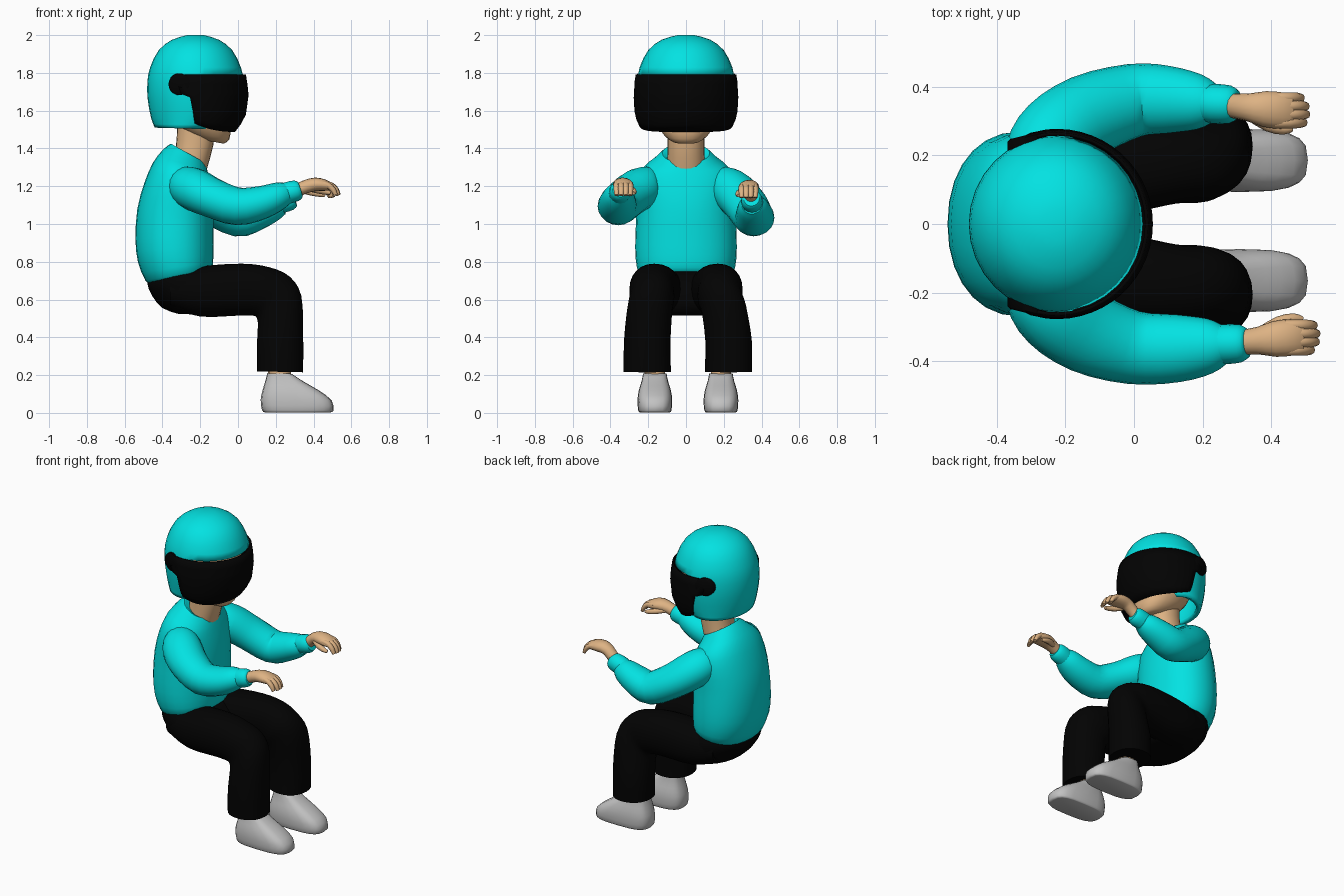
import bpy, bmesh, math
from mathutils import Vector

if "Cube" in bpy.data.objects:
    bpy.data.objects.remove(bpy.data.objects["Cube"])


def material(name, rgb):
    m = bpy.data.materials.new(name)
    m.diffuse_color = (*rgb, 1)
    m.use_nodes = True
    m.node_tree.nodes["Principled BSDF"].inputs["Base Color"].default_value = m.diffuse_color
    return m


TEAL = material("teal", (0.001, 0.76, 0.76))
BLACK = material("black", (0.0008, 0.0008, 0.0008))
SKIN = material("skin", (0.73, 0.45, 0.23))
GREY = material("light grey", (0.54, 0.54, 0.54))


def finish(name, bm, mat, thickness=0, offset=0):
    bmesh.ops.recalc_face_normals(bm, faces=bm.faces)
    me = bpy.data.meshes.new(name)
    bm.to_mesh(me)
    bm.free()
    me.materials.append(mat)
    ob = bpy.data.objects.new(name, me)
    bpy.context.collection.objects.link(ob)
    if thickness:
        mod = ob.modifiers.new("thickness", 'SOLIDIFY')
        mod.thickness, mod.offset = thickness, offset
    bpy.ops.object.select_all(action='DESELECT')
    ob.select_set(True)
    bpy.context.view_layer.objects.active = ob
    bpy.ops.object.shade_smooth_by_angle(angle=math.radians(50))
    return ob


def refine(rows, steps):
    """Catmull-Rom interpolation of rows of numbers."""
    out = []
    for i in range(len(rows) - 1):
        p0, p1, p2, p3 = rows[max(i - 1, 0)], rows[i], rows[i + 1], rows[min(i + 2, len(rows) - 1)]
        for k in range(steps):
            t = k / steps
            out.append([0.5 * (2 * b + (c - a) * t + (2 * a - 5 * b + 4 * c - d) * t * t
                               + (3 * b - a - 3 * c + d) * t ** 3)
                        for a, b, c, d in zip(p0, p1, p2, p3)])
    return out + [list(rows[-1])]


def bridge(rings, cap_start=True, cap_end=True):
    bm = bmesh.new()
    vs = [[bm.verts.new(p) for p in r] for r in rings]
    n = len(vs[0])
    for a, b in zip(vs, vs[1:]):
        for j in range(n):
            bm.faces.new((a[j], a[(j + 1) % n], b[(j + 1) % n], b[j]))
    if cap_start:
        bm.faces.new(vs[0])
    if cap_end:
        bm.faces.new(vs[-1])
    return bm


def power(v, e):
    return math.copysign(abs(v) ** (2 / e), v)


def loft(rows, e=2.2, n=24, steps=2, **caps):
    """Rows: back x, back z, front x, front z, half width, centre y."""
    rings = []
    for xb, zb, xf, zf, hw, yc in refine([(*r, 0) if len(r) == 5 else r for r in rows], steps):
        ring = []
        for j in range(n):
            a = math.tau * j / n
            c, s = power(math.cos(a), e), power(math.sin(a), e)
            ring.append(((xb + xf) / 2 + (xf - xb) / 2 * c, yc + hw * s, (zb + zf) / 2 + (zf - zb) / 2 * c))
        rings.append(ring)
    return bridge(rings, **caps)


def tube(rows, n=16, steps=2):
    """Rows: x, y, z, half width, half height."""
    rows = refine(rows, steps)
    rings = []
    for i, r in enumerate(rows):
        t = (Vector(rows[min(i + 1, len(rows) - 1)][:3]) - Vector(rows[max(i - 1, 0)][:3])).normalized()
        side = t.cross(Vector((0, 0, 1))).normalized()
        up = side.cross(t)
        rings.append([Vector(r[:3]) + side * r[3] * math.cos(math.tau * j / n)
                      + up * r[4] * math.sin(math.tau * j / n) for j in range(n)])
    return bridge(rings)


# Jumper body with tilted collar
finish("jumper_body", loft([
    (-.46, .68, -.15, .745, .22), (-.49, .70, -.135, .77, .25), (-.53, .80, -.13, .84, .267),
    (-.543, .92, -.13, .95, .268), (-.533, 1.08, -.13, 1.07, .262), (-.495, 1.22, -.14, 1.17, .262),
    (-.45, 1.325, -.155, 1.25, .235), (-.40, 1.39, -.165, 1.295, .165), (-.355, 1.425, -.175, 1.325, .125),
    (-.34, 1.405, -.19, 1.315, .10)], e=2.15, n=28), TEAL)

# Trouser seat
finish("trouser_seat", loft([
    (-.32, .525, -.10, .515, .15), (-.40, .555, -.05, .535, .22), (-.455, .62, -.03, .60, .255),
    (-.48, .685, -.07, .69, .26), (-.46, .72, -.15, .75, .24)]), BLACK)

# Neck and head
finish("neck", loft([(-.335, 1.36, -.165, 1.29, .10), (-.325, 1.45, -.13, 1.42, .097),
                     (-.32, 1.56, -.12, 1.54, .10)]), SKIN)
finish("head", loft([
    (-.21, 1.45, -.075, 1.425, .07), (-.29, 1.49, -.045, 1.45, .115), (-.36, 1.56, -.035, 1.53, .16),
    (-.40, 1.68, -.02, 1.68, .19), (-.38, 1.80, -.04, 1.80, .17), (-.30, 1.88, -.12, 1.88, .08)]), SKIN)

# Helmet shell with the face opening removed
bm = loft([
    (-.44, 1.51, -.10, 1.50, .225), (-.46, 1.56, -.02, 1.56, .24), (-.478, 1.66, .02, 1.66, .256),
    (-.48, 1.75, .03, 1.75, .258), (-.465, 1.83, .015, 1.83, .245), (-.42, 1.92, -.03, 1.92, .20),
    (-.35, 1.975, -.10, 1.975, .13), (-.27, 2.0, -.18, 2.0, .045)], e=2, n=32, cap_start=False)
bmesh.ops.delete(bm, geom=[f for f in bm.faces if f.calc_center_median().x > -.17
                           and f.calc_center_median().z < 1.77], context='FACES')
finish("helmet_shell", bm, TEAL, .03, -1)

# Visor: curved band, wider at the top where it meets the hinges
bm = bmesh.new()
grid = []
for zf, zs, rx, ry, amax in [(1.79, 1.79, .262, .262, 104), (1.74, 1.74, .27, .268, 110),
                             (1.69, 1.69, .275, .271, 106), (1.675, 1.67, .275, .272, 96),
                             (1.58, 1.60, .262, .268, 93), (1.53, 1.56, .235, .258, 92),
                             (1.49, 1.535, .205, .245, 91)]:
    row = []
    for j in range(29):
        u = j / 14 - 1
        a = math.radians(amax) * u
        row.append(bm.verts.new((-.225 + rx * math.cos(a), ry * math.sin(a), zf + (zs - zf) * u ** 4)))
    grid.append(row)
for a, b in zip(grid, grid[1:]):
    for j in range(28):
        bm.faces.new((a[j], a[j + 1], b[j + 1], b[j]))
finish("visor", bm, BLACK, .01)

# Sides: (side, sleeve drop, hand shift x, hand drop, knee y, hem y, shoe y)
for s, drop, hx, hz, knee, hem, foot in [(-1, 0, 0, 0, .18, .205, .165), (1, .06, -.03, .012, .18, .225, .185)]:
    tag = "right" if s < 0 else "left"

    # Visor hinge disc
    finish(tag + "_visor_hinge", bridge(
        [[(-.31 + r * math.cos(math.tau * j / 20), s * (y + .25 * r * math.cos(math.tau * j / 20)),
           1.74 + r * math.sin(math.tau * j / 20))
          for j in range(20)] for y, r in [(.20, .058), (.254, .058), (.26, .05)]]), BLACK)

    # Sleeve and cuff
    finish(tag + "_sleeve", tube([
        (-.29, s * .12, 1.21, .06, .06), (-.275, s * .19, 1.205, .105, .10),
        (-.225, s * .255, 1.18 - drop * .2, .122, .112),
        (-.13, s * .318, 1.135 - drop * .6, .12, .105), (0, s * .36, 1.093 - drop, .107, .10),
        (.13 + hx, s * .362, 1.115 - drop, .098, .088), (.22 + hx, s * .355, 1.15 - drop, .08, .073),
        (.265 + hx, s * .35, 1.165 - drop, .055, .055)], n=20, steps=3), TEAL)
    cz = 1.165 - drop * .8
    finish(tag + "_cuff", tube([
        (.24 + hx, s * .352, cz - .01, .055, .055), (.265 + hx, s * .35, cz, .058, .058),
        (.31 + hx, s * .348, cz + .012, .055, .055), (.33 + hx, s * .347, cz + .018, .042, .042)]), TEAL)

    # Hand: palm, four closed bent fingers, thumb
    def hand_point(x, y, z, a, b):
        return (x + hx, s * y, z - hz, a, b)
    finish(tag + "_palm", tube([
        (.29 + hx, s * .347, cz + .005, .034, .034), hand_point(.36, .34, 1.198, .040, .035),
        hand_point(.41, .335, 1.210, .052, .036), hand_point(.46, .33, 1.205, .053, .03),
        hand_point(.49, .33, 1.198, .048, .02)]), SKIN)
    for k in range(4):
        y = .295 + .024 * k
        reach = (-.004, .004, .002, -.012)[k]
        finish(f"{tag}_finger_{k + 1}", tube([
            hand_point(.44, y, 1.212, .016, .016), hand_point(.485 + reach, y, 1.207, .0165, .016),
            hand_point(.515 + reach, y, 1.182, .016, .015), hand_point(.53 + reach, y, 1.152, .012, .01)],
            n=8), SKIN)
    finish(tag + "_thumb", tube([
        hand_point(.37, .315, 1.19, .016, .016), hand_point(.42, .286, 1.18, .017, .018),
        hand_point(.465, .275, 1.17, .015, .015), hand_point(.49, .278, 1.163, .009, .009)], n=8), SKIN)

    # Trouser leg: thigh, bent knee, shin
    mid = (knee + hem) / 2
    finish(tag + "_trouser_leg", loft([
        (-.36, .56, -.36, .74, .11, s * .13), (-.20, .51, -.20, .775, .135, s * .15),
        (0, .515, .02, .79, .13, s * .168), (.08, .515, .17, .77, .12, s * knee),
        (.10, .50, .275, .72, .118, s * knee), (.105, .46, .335, .62, .12, s * mid),
        (.10, .35, .345, .42, .123, s * hem), (.10, .22, .345, .215, .125, s * hem)], steps=3), BLACK)

    # Ankle and shoe
    finish(tag + "_ankle", loft([(.16, .15, .28, .15, .055, s * foot),
                                 (.16, .26, .28, .26, .055, s * foot)], n=14), SKIN)
    finish(tag + "_shoe", loft([
        (.14, .003, .49, .003, .080, s * foot), (.127, .015, .505, .012, .088, s * foot),
        (.12, .07, .497, .065, .092, s * foot), (.13, .12, .43, .118, .085, s * foot),
        (.145, .17, .345, .167, .07, s * foot), (.155, .21, .285, .207, .062, s * foot)], e=3.1, n=20), GREY)
